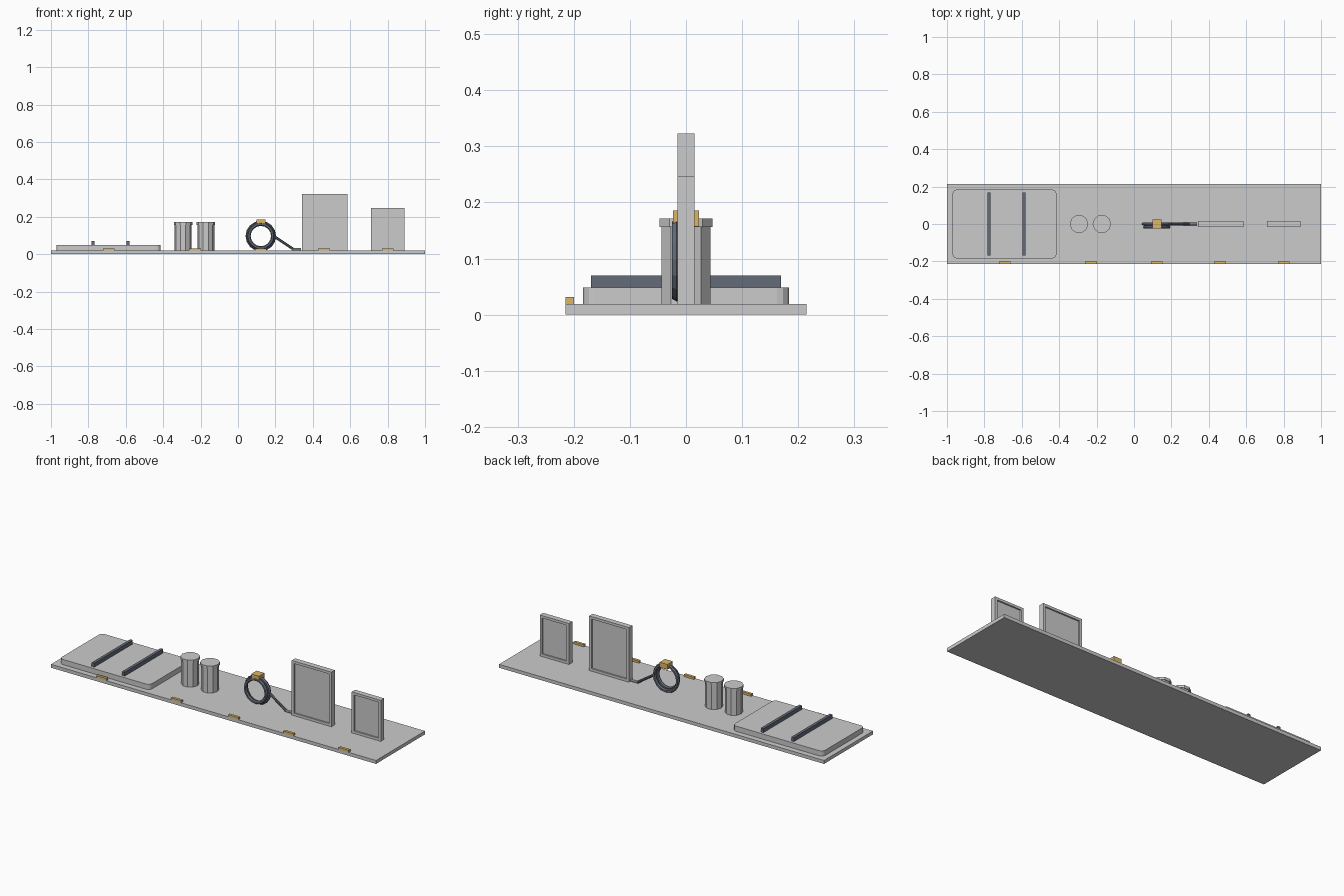
import bpy, bmesh, math
from mathutils import Vector

if "Cube" in bpy.data.objects:
    bpy.data.objects.remove(bpy.data.objects["Cube"])

def material(name, rgb):
    m = bpy.data.materials.new(name)
    m.diffuse_color = (*rgb, 1)
    m.use_nodes = True
    m.node_tree.nodes["Principled BSDF"].inputs["Base Color"].default_value = m.diffuse_color
    return m

DARK = material("dark_slate", (0.13, 0.15, 0.19))
BRASS = material("brass", (0.72, 0.47, 0.14))
FLOOR = 0.019

def finish(name, bm, mat=None):
    bmesh.ops.recalc_face_normals(bm, faces=bm.faces)
    me = bpy.data.meshes.new(name)
    bm.to_mesh(me)
    bm.free()
    ob = bpy.data.objects.new(name, me)
    bpy.context.collection.objects.link(ob)
    if mat:
        me.materials.append(mat)
    return ob

def box_bm(x, y, z):
    bm = bmesh.new()
    bmesh.ops.create_cube(bm, size=1)
    for v in bm.verts:
        v.co = Vector([a + (c + 0.5) * (b - a) for c, (a, b) in zip(v.co, (x, y, z))])
    return bm

def box(name, x, y, z, mat=None):
    return finish(name, box_bm(x, y, z), mat)

def rod(name, a, b, r, sides, mat=None):
    a, b = Vector(a), Vector(b)
    bm = bmesh.new()
    bmesh.ops.create_cone(bm, cap_ends=True, segments=sides, radius1=r, radius2=r, depth=(b - a).length)
    q = (b - a).to_track_quat('Z', 'Y')
    for v in bm.verts:
        v.co = q @ v.co + (a + b) / 2
    return finish(name, bm, mat)

# display base and the brass tags along its front edge
box("base", (-1, 1), (-0.215, 0.215), (0, FLOOR))
for i, x in enumerate((-0.69, -0.23, 0.122, 0.46, 0.8)):
    box(f"tag_{i+1}", (x - 0.031, x + 0.031), (-0.215, -0.2), (FLOOR, 0.031), BRASS)

# folded mat with rounded corners and two straps
bm = box_bm((-0.97, -0.415), (-0.184, 0.184), (FLOOR, 0.048))
corners = [e for e in bm.edges if abs(e.verts[0].co.z - e.verts[1].co.z) > 0.01]
bmesh.ops.bevel(bm, geom=corners, offset=0.022, segments=3, profile=0.5, affect='EDGES')
finish("mat", bm)
for i, x in enumerate((-0.774, -0.587)):
    box(f"strap_{i+1}", (x - 0.008, x + 0.008), (-0.169, 0.169), (0.047, 0.07), DARK)

# ten-sided canisters with lids
for i, x in enumerate((-0.294, -0.172)):
    for part, r, z0, z1 in (("canister", 0.0455, FLOOR, 0.157), ("lid", 0.0495, 0.156, 0.171)):
        ob = rod(f"{part}_{i+1}", (0, 0, z0), (0, 0, z1), r, 10)
        ob.rotation_euler.z = math.radians(90)
        if abs(max(v.co.x for v in ob.data.vertices) - r) < 1e-4:
            ob.rotation_euler.z = 0
        ob.location.x = x

# coiled hose: two loops, a tail, a nozzle and a clip
def loop(name, y, major, minor, n=16, m=6):
    bm = bmesh.new()
    rings = []
    for i in range(n):
        a = math.tau * i / n
        ring = []
        for j in range(m):
            b = math.tau * j / m
            r = major + minor * math.cos(b)
            ring.append(bm.verts.new((0.122 + r * math.cos(a), y + minor * math.sin(b), 0.097 + r * math.sin(a))))
        rings.append(ring)
    for i in range(n):
        p, q = rings[i], rings[(i + 1) % n]
        for j in range(m):
            k = (j + 1) % m
            bm.faces.new((p[j], p[k], q[k], q[j]))
    return finish(name, bm, DARK)

loop("hose_loop_back", 0, 0.072, 0.0095)
loop("hose_loop_front", -0.017, 0.064, 0.0095)
rod("hose_tail", (0.192, 0, 0.096), (0.297, 0, 0.026), 0.007, 8, DARK)
rod("nozzle", (0.29, 0, 0.026), (0.338, 0, 0.026), 0.007, 8)
box("hose_clip", (0.098, 0.146), (-0.0235, 0.0235), (0.157, 0.186), BRASS)

# standing panels, recessed inside a raised rim on both faces
def panel(name, x, top, rim):
    bm = box_bm(x, (-0.015, 0.015), (FLOOR, top))
    for s in (-1, 1):
        bm.normal_update()
        f = [f for f in bm.faces if f.normal.y * s > 0.9 and f.calc_center_median().y * s > 0.014]
        bmesh.ops.inset_region(bm, faces=f, thickness=rim)
        f = f[0]
        ext = bmesh.ops.extrude_discrete_faces(bm, faces=[f])["faces"][0]
        for v in ext.verts:
            v.co.y -= s * 0.008
    finish(name, bm)

panel("large_panel", (0.341, 0.585), 0.323, 0.02)
panel("small_panel", (0.71, 0.889), 0.247, 0.02)
